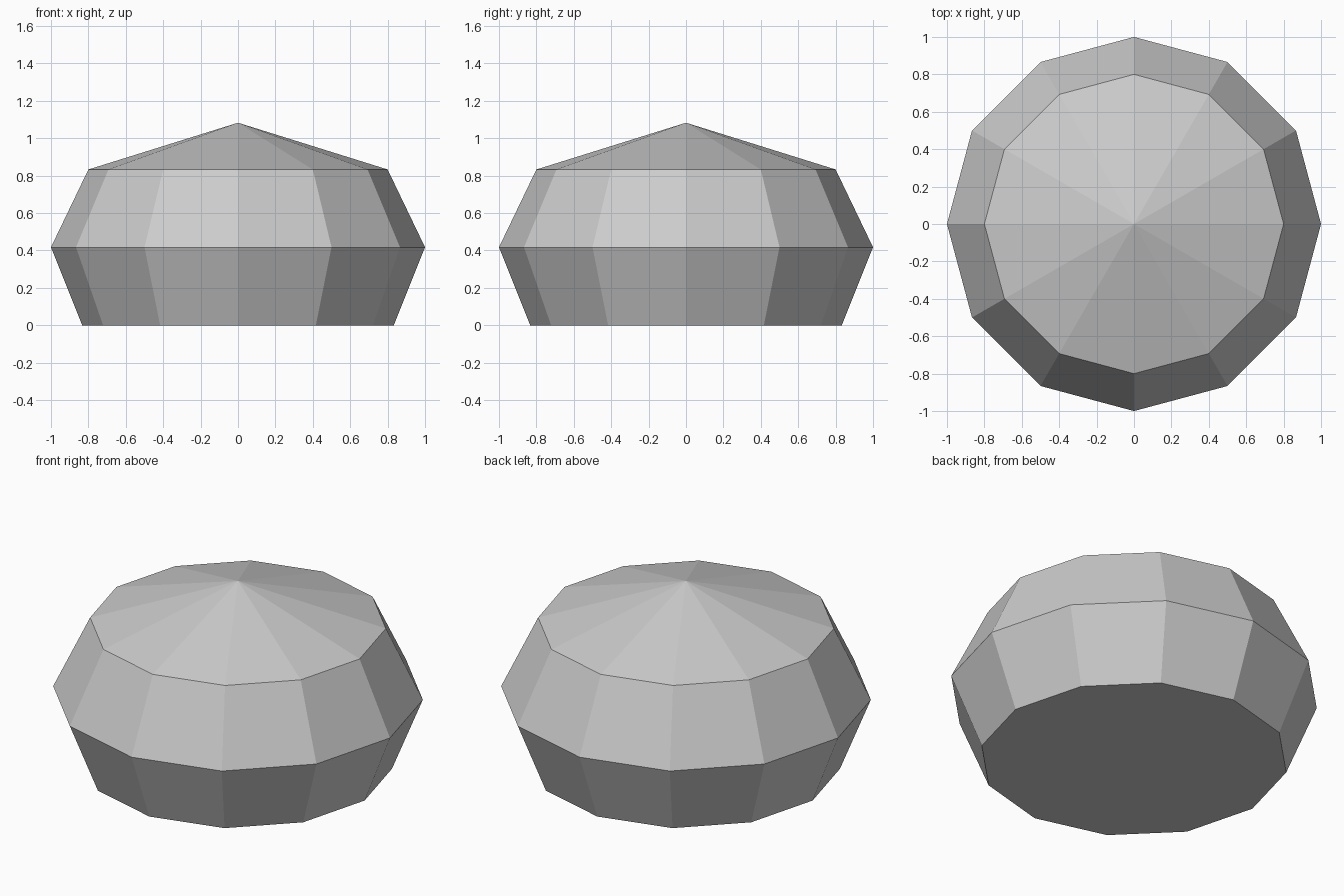
import bpy
import bmesh
from math import cos, sin, tau

cube = bpy.data.objects.get("Cube")
if cube:
    bpy.data.objects.remove(cube, do_unlink=True)

SIDES = 12
RINGS = [(0.833, 0.0), (1.0, 0.417), (0.8, 0.833)]  # radius, height
APEX = 1.083

# Single stone-grey material
grey = bpy.data.materials.new("stone_grey")
grey.use_nodes = True
colour = (0.6, 0.6, 0.6, 1.0)
grey.diffuse_color = colour
grey.node_tree.nodes["Principled BSDF"].inputs["Base Color"].default_value = colour

# Rings of the faceted body
bm = bmesh.new()
loops = [[bm.verts.new((r * cos(tau * i / SIDES), r * sin(tau * i / SIDES), z))
          for i in range(SIDES)] for r, z in RINGS]
tip = bm.verts.new((0, 0, APEX))

# Flat base, sloping walls and low pointed cap
bm.faces.new(loops[0][::-1])
for i in range(SIDES):
    j = (i + 1) % SIDES
    for low, high in zip(loops, loops[1:]):
        bm.faces.new((low[i], low[j], high[j], high[i]))
    bm.faces.new((loops[-1][i], loops[-1][j], tip))

mesh = bpy.data.meshes.new("faceted_dome")
bm.to_mesh(mesh)
bm.free()
mesh.materials.append(grey)
dome = bpy.data.objects.new("faceted_dome", mesh)
bpy.context.collection.objects.link(dome)
